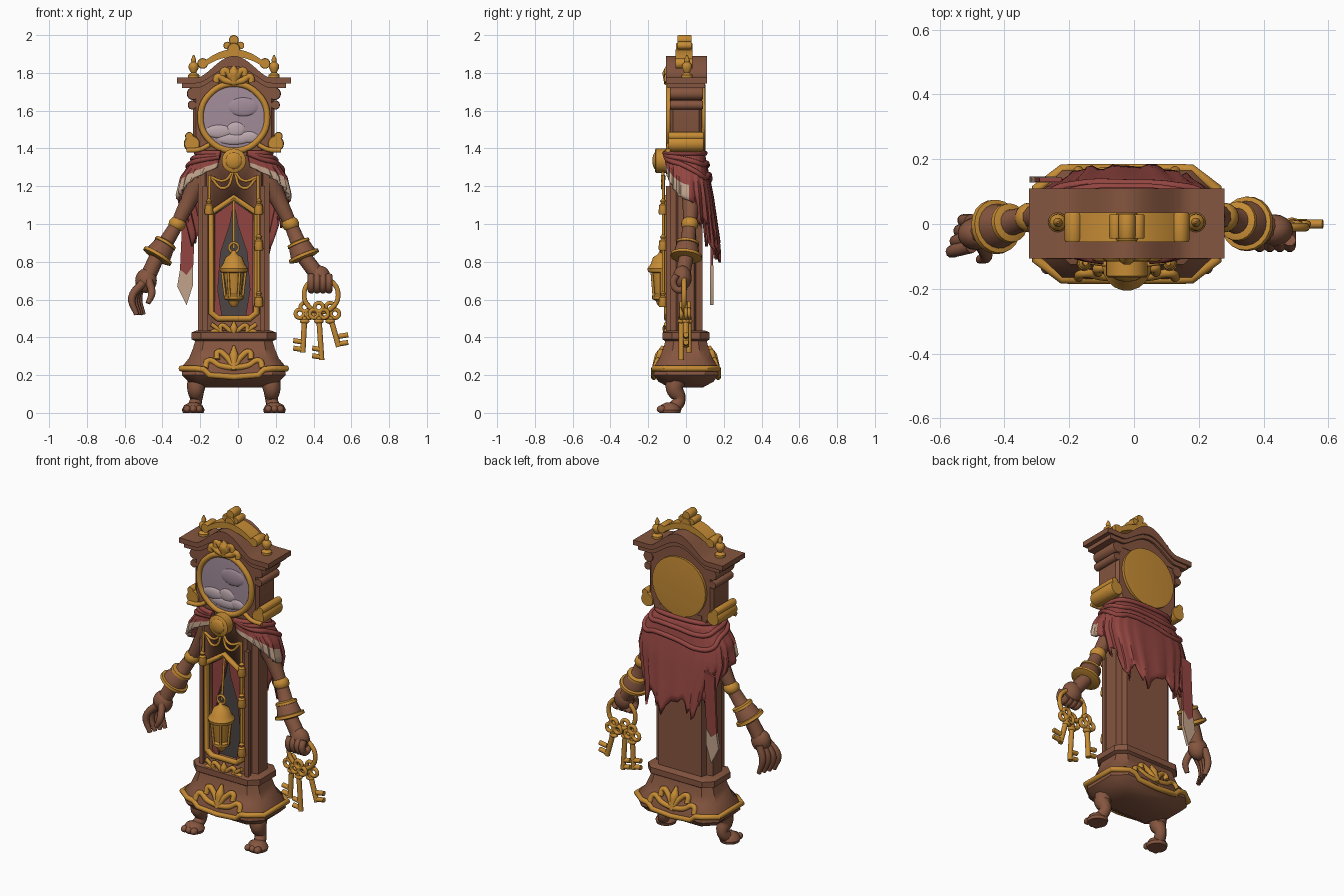
import bpy, bmesh, math
from mathutils import Vector, Matrix

if "Cube" in bpy.data.objects:
    bpy.data.objects.remove(bpy.data.objects["Cube"])


def colour(name, *rgb):
    mat = bpy.data.materials.new(name)
    mat.use_nodes = True
    mat.diffuse_color = (*rgb, 1)
    mat.node_tree.nodes["Principled BSDF"].inputs["Base Color"].default_value = (*rgb, 1)
    return mat


WOOD = colour("brown wood", .235, .092, .05)
GOLD = colour("old gold", .56, .26, .035)
RED = colour("faded red cloth", .29, .06, .052)
CREAM = colour("cream hem", .54, .37, .26)
MAUVE = colour("mauve dial", .36, .26, .32)
PALE = colour("pale dial relief", .5, .39, .42)
DARK = colour("dark interior", .075, .06, .06)
SHIFT = -.022  # the case stands slightly off centre


def activate(ob):
    bpy.ops.object.select_all(action='DESELECT')
    ob.select_set(True)
    bpy.context.view_layer.objects.active = ob


def finish(ob, *mats):
    if ob.name not in bpy.context.collection.objects:
        bpy.context.collection.objects.link(ob)
    ob.location.x = SHIFT
    for mat in mats:
        ob.data.materials.append(mat)
    activate(ob)
    bpy.ops.object.shade_smooth_by_angle(angle=math.radians(40))
    return ob


def from_bmesh(name, bm, *mats):
    bmesh.ops.recalc_face_normals(bm, faces=bm.faces)
    mesh = bpy.data.meshes.new(name)
    bm.to_mesh(mesh)
    bm.free()
    return finish(bpy.data.objects.new(name, mesh), *mats)


def loft(name, rings, *mats, closed=True, rule=None):
    """Skin a list of point rings; open rings make a sheet."""
    bm = bmesh.new()
    rows = [[bm.verts.new(p) for p in ring] for ring in rings]
    for r, (a, b) in enumerate(zip(rows, rows[1:])):
        for i in range(len(a) - (not closed)):
            j = (i + 1) % len(a)
            face = bm.faces.new((a[i], a[j], b[j], b[i]))
            face.material_index = rule(r, i) if rule else 0
    if closed:
        bm.faces.new(rows[0][::-1])
        bm.faces.new(rows[-1])
    return from_bmesh(name, bm, *mats)


def spin(name, mat, start, end, profile, sides=20):
    """Turned part between two points; profile holds (radius, fraction)."""
    start, axis = Vector(start), Vector(end) - Vector(start)
    turn = axis.to_track_quat('Z', 'Y')
    angles = [math.tau * i / sides for i in range(sides)]
    return loft(name, [[start + turn @ Vector((r * math.cos(a), r * math.sin(a), f * axis.length))
                        for a in angles] for r, f in profile], mat)


def extrude(name, mat, outline, front, back):
    return loft(name, [[(x, y, z) for x, z in outline] for y in (front, back)], mat)


def disc(name, mat, x, z, radius, front, back):
    return spin(name, mat, (x, front, z), (x, back, z),
                [(radius * .9, 0), (radius, .08), (radius, .92), (radius * .9, 1)], 32)


def ball(name, mat, at, size):
    bm = bmesh.new()
    bmesh.ops.create_uvsphere(bm, u_segments=18, v_segments=12, radius=1,
                              matrix=Matrix.Translation(at) @ Matrix.Diagonal((*size, 1)))
    return from_bmesh(name, bm, mat)


def tube(name, mat, points, radius, closed=False, handle='AUTO'):
    curve = bpy.data.curves.new(name, 'CURVE')
    curve.dimensions, curve.bevel_depth, curve.bevel_resolution = '3D', 1, 3
    curve.resolution_u, curve.use_fill_caps = 5, True
    spline = curve.splines.new('BEZIER')
    spline.bezier_points.add(len(points) - 1)
    spline.use_cyclic_u = closed
    for i, (bp, p) in enumerate(zip(spline.bezier_points, points)):
        bp.co = p
        bp.radius = radius[i] if isinstance(radius, list) else radius
        bp.handle_left_type = bp.handle_right_type = handle
    ob = bpy.data.objects.new(name, curve)
    bpy.context.collection.objects.link(ob)
    activate(ob)
    bpy.ops.object.convert(target='MESH')
    return finish(bpy.context.object, mat)


def ring(name, mat, at, radius, thick):
    x, y, z = at
    angles = [math.tau * i / 8 for i in range(8)]
    return tube(name, mat, [(x + radius * math.cos(a), y, z + radius * math.sin(a))
                            for a in angles], thick, True)


def fleur(name, at, wide, high, slope, thick):
    """Gold leaf ornament with a middle petal and curled sides."""
    def place(*pairs):
        return [(at[0] + u * wide, at[1] + slope * v, at[2] + v * high) for u, v in pairs]
    tube(name + "_petal", GOLD, place((0, 0), (0, .6), (0, 1)), [thick, thick * 1.6, thick * .4])
    for s in (-1, 1):
        tube(name + "_leaf", GOLD, place((0, .1), (s * .3, .6), (s * .55, .75), (s * .6, .45)), thick)
        tube(name + "_curl", GOLD, place((0, .1), (s * .5, .2), (s * .9, .4), (s, .1)), thick)


def blend(x, table):
    for (a, u), (b, v) in zip(table, table[1:]):
        if x <= b:
            return u + (v - u) * max(0, (x - a) / (b - a))
    return table[-1][1]


def section(z, hx, hy, cut, cove=.5):
    """Rectangle with cut corners, coved when cove is above a half."""
    corner = [(hx, hy - cut), (hx - cut * cove, hy - cut * cove), (hx - cut, hy)]
    pts = corner + [(-x, y) for x, y in corner[::-1]]
    pts += [(-x, -y) for x, y in pts]
    return [(x, y, z) for x, y in pts]


# Case with a pointed window recess
case = loft("case", [section(z, .19, .088, .045, .8) for z in (.4, 1.42)], WOOD)
window = [(-.1, .52), (-.07, .49), (.07, .49), (.1, .52), (.1, 1.05), (0, 1.13), (-.1, 1.05)]
cutter = extrude("window_cutter", DARK, window, -.2, -.03)
cutter.hide_render = True
cut = case.modifiers.new("window", 'BOOLEAN')
cut.object, cut.solver = cutter, 'EXACT'
activate(case)
bpy.ops.object.modifier_apply(modifier="window")
bpy.data.objects.remove(cutter)
extrude("window_back", DARK, window, -.036, -.028)
tube("window_frame", GOLD, [(x * 1.2, -.1, z + .01) for x, z in window], .017, True, 'VECTOR')
for s in (-1, 1):
    extrude("curtain", RED, [(s * x, z) for x, z in
            ((0, 1.12), (.1, 1.05), (.1, .5), (.06, .5), (.085, .65), (.07, .85), (.02, 1))], -.07, -.055)
    extrude("case_pilaster", WOOD, [(s * x, z) for x, z in
            ((.14, .43), (.165, .43), (.165, 1.2), (.14, 1.2))], -.105, -.08)
fleur("window_ornament", (0, -.105, .395), .12, .09, 0, .013)
tube("window_sill", GOLD, [(-.12, -.105, .47), (0, -.105, .4), (.12, -.105, .47)], .012)

# Flared base, gold band and ornaments
loft("base", [section(*row) for row in (
    (.135, .17, .09, .05), (.165, .24, .145, .06), (.2, .275, .172, .07), (.25, .27, .165, .07),
    (.29, .237, .14, .06), (.34, .217, .12, .05), (.38, .205, .11, .045), (.39, .225, .125, .05),
    (.425, .225, .125, .05), (.437, .195, .1, .045))], WOOD)
quarter = [(.278, -.11, .235), (.2, -.168, .235), (.16, -.17, .23), (.13, -.17, .2), (0, -.17, .19)]
front = quarter + [(-x, y, z) for x, y, z in quarter[-2::-1]]
tube("base_band", GOLD, front + [(-x, -y, z) for x, y, z in front], .016, True, 'VECTOR')
for face in (-1, 1):
    fleur("base_ornament", (0, face * .168, .225), .15, .13, -face * .045, .016)

# Feet
for s in (-1, 1):
    tube("leg", WOOD, [(s * .19, -.04, .2), (s * .2, -.06, .13), (s * .2, -.035, .07), (s * .21, -.06, .03)],
         [.055, .048, .033, .035])
    spin("paw", WOOD, (s * .215, -.085, 0), (s * .215, -.085, .055),
         [(.055, 0), (.06, .3), (.048, .75), (.02, 1)])
    for k in (-1, 0, 1):
        ball("toe", WOOD, (s * .215 + k * .032, -.13, .02), (.02, .025, .02))

# Head case and arched cornice
loft("head", [section(z, w, .085, .015) for z, w in
              ((1.37, .18), (1.42, .2), (1.47, .215), (1.74, .215))], WOOD)
steps = [-.3 + .02 * i for i in range(31)]


def arch(x, base, rise):
    return base + rise * (.5 + .5 * math.cos(math.pi * min(1, abs(x) / .19))) ** .75


def cornice(name, width, top, low, depth):
    xs = [x * width / .3 for x in steps]
    outline = [(x, arch(x, top, .115)) for x in xs] + [(x, arch(x, low, .09)) for x in xs[::-1]]
    extrude(name, WOOD, outline, -depth, depth + .004)


cornice("cornice_top", .302, 1.775, 1.745, .106)
cornice("cornice_lower", .275, 1.75, 1.72, .097)
extrude("gable", WOOD, [(x * .7, arch(x * .7, 1.73, .1)) for x in steps] + [(.2, 1.7), (-.2, 1.7)], -.085, .088)

# Dial and gold back disc
disc("dial", MAUVE, 0, 1.565, .172, -.092, -.07)
ring("dial_rim", GOLD, (0, -.09, 1.565), .177, .017)
disc("back_plate", GOLD, 0, 1.565, .18, .08, .103)
for x, z, w, h in ((-.08, 1.49, .07, .035), (.01, 1.5, .05, .04), (.08, 1.46, .05, .03), (0, 1.45, .09, .03)):
    ball("dial_relief", PALE, (x, -.09, z), (w, .012, h))
ball("dial_hill", MAUVE, (.05, -.09, 1.62), (.08, .012, .05))
fleur("dial_crest", (0, -.098, 1.74), .095, .1, 0, .018)
ball("crest_jewel", GOLD, (0, -.1, 1.79), (.04, .02, .035))

# Head side brackets, rolls and finials
for s in (-1, 1):
    for x, z, r in ((.215, 1.69, .034), (.22, 1.63, .024)):
        disc("bracket", WOOD, s * x, z, r, -.085, .09)
    disc("side_roll", GOLD, s * .222, 1.425, .043, -.093, .092)
    disc("side_roll_curl", GOLD, s * .236, 1.465, .022, -.093, .092)
    tube("side_scroll", GOLD, [(s * .13, -.09, 1.42), (s * .18, -.095, 1.395), (s * .25, -.095, 1.39)], .013)
    spin("finial", GOLD, (s * .213, .005, 1.77), (s * .213, .005, 1.895),
         [(.03, 0), (.03, .15), (.014, .25), (.027, .45), (.025, .6), (.012, .7), (.014, .8), (.003, 1)])
    disc("crown_scroll_end", GOLD, s * .165, 1.85, .028, -.055, .035)
    disc("crown_lobe", GOLD, s * .035, 1.945, .02, -.045, .03)
crown = [x * .56 for x in steps]
extrude("crown_arch", GOLD, [(x, 1.925 - 2.6 * x * x) for x in crown]
        + [(x, 1.885 - 2.2 * x * x) for x in crown[::-1]], -.055, .035)
disc("crown_tip", GOLD, 0, 1.974, .026, -.045, .03)
disc("crown_stem", GOLD, 0, 1.925, .034, -.052, .034)

# Ragged cape
COLUMNS, ROWS = 84, 12
degrees = [12 + 336 * i / COLUMNS for i in range(COLUMNS + 1)]


def cape_point(deg, t):
    fold = min(deg, 360 - deg)
    hem = blend(fold, [(12, 1.3), (50, 1.22), (85, 1.14), (110, 1.08), (135, .95), (180, .93)])
    if fold > 100:
        hem -= .17 * abs((deg / 17) % 2 - 1) * (.7 + .3 * math.sin(deg))
    z = 1.375 + (hem - 1.375) * t
    wide = blend(z, [(.7, .23), (.95, .25), (1.15, .3), (1.25, .28), (1.375, .195)])
    deep = blend(z, [(.7, .195), (.9, .178), (1.15, .145), (1.375, .1)]) if fold > 90 else .112
    ripple = 1 + .035 * t * math.sin(deg * .42)
    s, c = math.sin(math.radians(deg)), -math.cos(math.radians(deg))
    return (wide * ripple * math.copysign(abs(s) ** .65, s),
            deep * ripple * math.copysign(abs(c) ** .65, c), z)


cape = loft("cape", [[cape_point(d, r / ROWS) for d in degrees] for r in range(ROWS + 1)], RED, CREAM,
            closed=False, rule=lambda r, i: int(r >= ROWS - 4 and not 88 < degrees[i] < 272))
cape.modifiers.new("thickness", 'SOLIDIFY').thickness = .014
for k, drop in enumerate((0, .04, .085)):
    tube("collar_fold", RED, [cape_point(d, 0 if d in degrees[:1] else drop * 3) for d in degrees[::6]], .014)
extrude("cape_tatter", RED, [(-.2, 1.12), (-.27, 1.1), (-.285, .76), (-.25, .73), (-.215, .78)], .13, .144)
extrude("cape_tatter_tip", CREAM, [(-.215, .78), (-.25, .73), (-.285, .76), (-.3, .67), (-.25, .57), (-.215, .68)],
        .128, .146)

# Medallion, swags and tasselled cords
disc("medallion", GOLD, 0, 1.335, .064, -.165, -.1)
ball("medallion_dome", GOLD, (0, -.16, 1.335), (.045, .018, .045))
for s, low in ((-1, 1.05), (1, .56)):
    for drop in (.04, .08):
        tube("swag", GOLD, [(0, -.12, 1.29), (s * .05, -.125, 1.27 - drop), (s * .125, -.115, 1.25)], .008)
    tube("cord", GOLD, [(s * .128, -.12, 1.26), (s * .132, -.12, low)], .008)
    for z in (1.05, .86, .56):
        if z >= low:
            spin("tassel", GOLD, (s * .132, -.122, z), (s * .132, -.122, z + .085),
                 [(.02, 0), (.024, .1), (.02, .6), (.01, .7), (.016, .85), (.005, 1)], 12)

# Hanging lantern
tube("pendulum_rod", GOLD, [(0, -.1, 1.13), (0, -.125, .87)], .007)
ring("lantern_loop", GOLD, (0, -.13, .875), .025, .007)
spin("lantern", GOLD, (0, -.13, .56), (0, -.13, .86),
     [(.01, 0), (.025, .06), (.03, .11), (.05, .14), (.05, .2), (.038, .23), (.054, .6), (.072, .62), (.076, .68),
      (.058, .76), (.045, .88), (.02, .93), (.008, 1)], 18)
for i in range(6):
    a = math.tau * i / 6
    c, s = math.cos(a), math.sin(a)
    tube("lantern_bar", GOLD, [(.046 * c, -.13 + .046 * s, .61), (.063 * c, -.13 + .06 * s, .755)], .007)

# Arms with gold elbows and cuffs
for s, elbow, wrist, hand in ((1, (.3, .02, 1), (.375, 0, .82), (.455, -.02, .715)),
                              (-1, (-.3, .02, 1), (-.41, -.01, .82), (-.465, -.03, .7))):
    tube("upper_arm", WOOD, [(s * .18, .02, 1.24), (s * .24, .025, 1.12), elbow], [.06, .045, .035])
    ball("elbow", GOLD, elbow, (.046, .046, .042))
    spin("forearm", WOOD, elbow, wrist, [(.035, 0), (.04, .5), (.058, .62), (.072, .95), (.05, 1)])
    spin("cuff_rim", GOLD, elbow, wrist, [(.06, .88), (.083, .9), (.085, .98), (.06, 1.02)])
    spin("cuff_collar", GOLD, elbow, wrist, [(.04, .5), (.06, .53), (.062, .6), (.04, .64)])
    tube("wrist", WOOD, [wrist, hand], [.04, .042])
    ball("palm", WOOD, hand, (.058, .05, .065))
for k in range(4):
    y, x = -.085 + .032 * k, .41 + .031 * k
    tube("open_finger", WOOD, [(-.48, y * .8, .69), (-.54 + .012 * k, y, .61), (-.515 + .012 * k, y, .52)],
         [.022, .02, .013])
    tube("fist_finger", WOOD, [(x, -.05, .73), (x, -.068, .69), (x, -.04, .65), (x, 0, .67)], .019)
tube("thumb", WOOD, [(-.45, -.06, .7), (-.435, -.1, .63), (-.455, -.11, .58)], [.022, .02, .013])

# Key ring with three keys
ring("key_ring", GOLD, (.462, -.01, .625), .09, .013)
for x, tip, y, low, side in ((.375, .365, .015, .32, -1), (.45, .465, -.025, .28, -1), (.51, .555, 0, .35, 1)):
    for dx, dz in ((-.026, 0), (.026, 0), (0, .035)):
        ring("key_bow", GOLD, (x + dx, y, .525 + dz), .022, .011)
    tube("key_shaft", GOLD, [(x, y, .51), (tip, y, low)], .015)
    ball("key_collar", GOLD, (x, y, .485), (.026, .02, .014))
    for dz in (.015, .055):
        tube("key_tooth", GOLD, [(tip, y, low + dz), (tip + side * .05, y, low + dz + .008)], .014)
